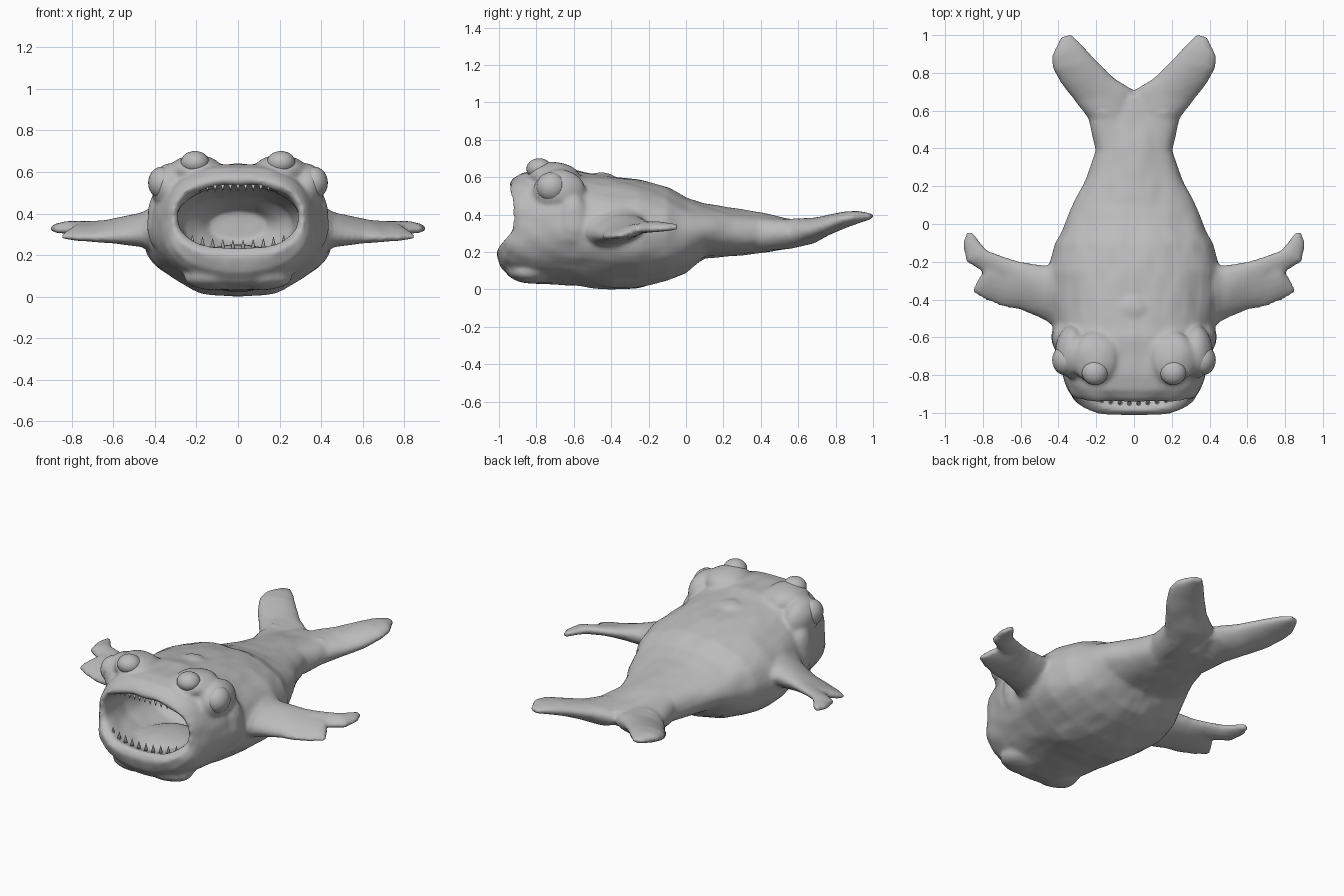
import bpy, bmesh, math
from mathutils import Vector, noise

cube = bpy.data.objects.get("Cube")
if cube:
    bpy.data.objects.remove(cube)

skin = bpy.data.materials.new("plain_grey")
skin.use_nodes = True
GREY = (0.5, 0.5, 0.5, 1)
skin.diffuse_color = GREY
skin.node_tree.nodes["Principled BSDF"].inputs["Base Color"].default_value = GREY


def bridge(bm, rings):
    """Skin a closed tube through rings of points and cap both ends."""
    loops = [[bm.verts.new(p) for p in ring] for ring in rings]
    n = len(loops[0])
    for a, b in zip(loops, loops[1:]):
        for i in range(n):
            j = (i + 1) % n
            bm.faces.new((a[i], a[j], b[j], b[i]))
    bm.faces.new(loops[0][::-1])
    bm.faces.new(loops[-1])


def bow(p):
    """Curve the face back at its sides and push the lower jaw forward."""
    x, y, z = p
    f = min(max((-0.7 - y) / 0.2, 0), 1)
    jaw = min(max((0.34 - z) / 0.11, 0), 1)
    push = 0.065 * (1 - 3 * x * x) * jaw * jaw * (3 - 2 * jaw)
    return Vector((x, y + f * (2.5 * x ** 4 - push), z))


def body_ring(y, w, low, high, upper=2.15, lower=2.0, n=48):
    pts = []
    for i in range(n):
        a = 2 * math.pi * i / n
        c, s = math.cos(a), math.sin(a)
        power = upper if s > 0 else lower
        x = w * math.copysign(abs(c) ** (2 / power), c)
        z = (low + high) / 2 + (high - low) / 2 * math.copysign(abs(s) ** (2 / power), s)
        pts.append(bow((x, y, z)))
    return pts


def blade(bm, sections, side, n=20):
    """Flattened limb; each section runs from edge a to edge b with a half thickness."""
    rings = []
    for a, b, t in sections:
        a, b = Vector(a), Vector(b)
        mid, half = (a + b) / 2, (a - b) / 2
        ring = []
        for i in range(n):
            g = 2 * math.pi * i / n
            p = mid + half * math.cos(g) + Vector((0, 0, t * math.sin(g)))
            ring.append((p.x * side, p.y, p.z))
        rings.append(ring)
    bridge(bm, rings)


def lump(bm, centre, size):
    made = bmesh.ops.create_uvsphere(bm, u_segments=24, v_segments=14, radius=1)["verts"]
    for v in made:
        v.co = Vector([c + s * k for c, s, k in zip(centre, size, v.co)])


def make(name, bm):
    bmesh.ops.recalc_face_normals(bm, faces=bm.faces)
    for f in bm.faces:
        f.smooth = True
    mesh = bpy.data.meshes.new(name)
    bm.to_mesh(mesh)
    bm.free()
    mesh.materials.append(skin)
    ob = bpy.data.objects.new(name, mesh)
    bpy.context.collection.objects.link(ob)
    return ob


# Body shell: throat, inner mouth, lips, head, belly and tail stalk
profile = [
    (-0.36, 0.14, 0.27, 0.42), (-0.5, 0.26, 0.2, 0.49), (-0.7, 0.30, 0.19, 0.53),
    (-0.86, 0.29, 0.21, 0.545), (-0.925, 0.29, 0.24, 0.535, 2.6, 2.6),
    (-0.95, 0.315, 0.20, 0.565, 2.5, 2.4), (-0.925, 0.345, 0.12, 0.60, 2.4, 2.3),
    (-0.88, 0.365, 0.065, 0.63, 2.4, 2.1), (-0.8, 0.385, 0.035, 0.645, 2.4),
    (-0.7, 0.41, 0.035, 0.645, 2.4), (-0.6, 0.425, 0.025, 0.645, 2.3),
    (-0.53, 0.425, 0.015, 0.63), (-0.4, 0.45, 0.0, 0.61), (-0.25, 0.455, 0.01, 0.59),
    (-0.1, 0.42, 0.045, 0.555), (0, 0.37, 0.09, 0.495), (0.1, 0.32, 0.17, 0.46),
    (0.25, 0.25, 0.18, 0.435), (0.4, 0.205, 0.195, 0.415), (0.55, 0.19, 0.22, 0.385),
    (0.68, 0.06, 0.27, 0.365),
]
bm = bmesh.new()
bridge(bm, [body_ring(*p) for p in profile])

# Tail flukes, forked fins, eye sockets, gill and chin lumps on both sides
fluke = [
    ((-0.02, 0.35, 0.305), (0.2, 0.35, 0.305), 0.1),
    ((-0.02, 0.56, 0.3), (0.24, 0.56, 0.3), 0.08),
    ((0, 0.71, 0.318), (0.315, 0.65, 0.318), 0.068),
    ((0.1, 0.77, 0.345), (0.385, 0.74, 0.345), 0.056),
    ((0.2, 0.87, 0.375), (0.43, 0.82, 0.375), 0.045),
    ((0.27, 0.945, 0.39), (0.435, 0.89, 0.39), 0.033),
    ((0.33, 1.005, 0.395), (0.39, 0.99, 0.395), 0.015),
]
fin = [
    ((0.36, -0.57, 0.32), (0.36, -0.2, 0.36), 0.12),
    ((0.47, -0.51, 0.3), (0.47, -0.22, 0.35), 0.078),
    ((0.6, -0.455, 0.29), (0.6, -0.2, 0.35), 0.052),
    ((0.7, -0.435, 0.285), (0.69, -0.17, 0.345), 0.037),
    ((0.78, -0.405, 0.285), (0.775, -0.22, 0.34), 0.03),
    ((0.86, -0.36, 0.29), (0.82, -0.28, 0.31), 0.016),
]
fin_tip = [
    ((0.62, -0.38, 0.31), (0.6, -0.2, 0.35), 0.04),
    ((0.76, -0.28, 0.32), (0.69, -0.17, 0.35), 0.03),
    ((0.89, -0.2, 0.325), (0.775, -0.14, 0.35), 0.028),
    ((0.905, -0.1, 0.33), (0.82, -0.09, 0.345), 0.02),
    ((0.885, -0.04, 0.335), (0.855, -0.04, 0.34), 0.014),
]
for side in (-1, 1):
    for limb in (fluke, fin, fin_tip):
        blade(bm, limb, side)
    lump(bm, (side * 0.2, -0.71, 0.61), (0.13, 0.14, 0.078))
    lump(bm, (side * 0.33, -0.68, 0.53), (0.085, 0.14, 0.11))
    lump(bm, (side * 0.385, -0.6, 0.37), (0.05, 0.08, 0.14))
    lump(bm, (side * 0.13, -0.84, 0.1), (0.13, 0.12, 0.065))
# Back hump and tongue
lump(bm, (0, -0.45, 0.59), (0.08, 0.08, 0.045))
lump(bm, (0, -0.7, 0.19), (0.2, 0.2, 0.06))
body = make("body", bm)

# Fuse everything into one skin
bpy.context.view_layer.objects.active = body
body.select_set(True)
fuse = body.modifiers.new("fuse", "REMESH")
fuse.mode = "VOXEL"
fuse.voxel_size = 0.013
fuse.use_smooth_shade = True
soften = body.modifiers.new("soften", "SMOOTH")
soften.factor = 0.5
soften.iterations = 5
for name in ("fuse", "soften"):
    bpy.ops.object.modifier_apply(modifier=name)

# Uneven, mirrored skin
bm = bmesh.new()
bm.from_mesh(body.data)
bm.normal_update()
for v in bm.verts:
    p = Vector((abs(v.co.x) * 6, v.co.y * 4, v.co.z * 6))
    thick = 0.008 if abs(v.co.x) < 0.45 and v.co.y < 0.6 else 0.003
    v.co += v.normal * thick * (noise.noise(p) + 0.5 * noise.noise(p * 2.3))
floor = min(v.co.z for v in bm.verts)
bmesh.ops.translate(bm, vec=(0, 0, -floor), verts=bm.verts)
bm.to_mesh(body.data)
bm.free()

# Four eyes
for side, label in ((1, "left"), (-1, "right")):
    for kind, spot, size in (("upper", (0.207, -0.785, 0.645), (0.069, 0.068, 0.056)),
                             ("outer", (0.365, -0.72, 0.548), (0.068, 0.08, 0.078))):
        eye = bmesh.new()
        lump(eye, (side * spot[0], spot[1], spot[2]), size)
        make(f"{label}_{kind}_eye", eye)


# Teeth follow the curve of each jaw
def teeth(name, count, reach, y, z, rise, height, radius):
    bm = bmesh.new()
    for i in range(count):
        x = reach * (2 * i / (count - 1) - 1)
        made = bmesh.ops.create_cone(bm, cap_ends=True, segments=8, radius1=radius,
                                     radius2=0.001, depth=abs(height))["verts"]
        for v in made:
            v.co.z = math.copysign(1, height) * v.co.z + z + rise * x * x
            v.co += Vector((x, y + 0.5 * x * x, 0))
    make(name, bm)


teeth("lower_teeth", 10, 0.22, -0.95, 0.25, 0.5, 0.045, 0.012)
teeth("upper_teeth", 13, 0.22, -0.925, 0.525, -0.25, -0.03, 0.01)
